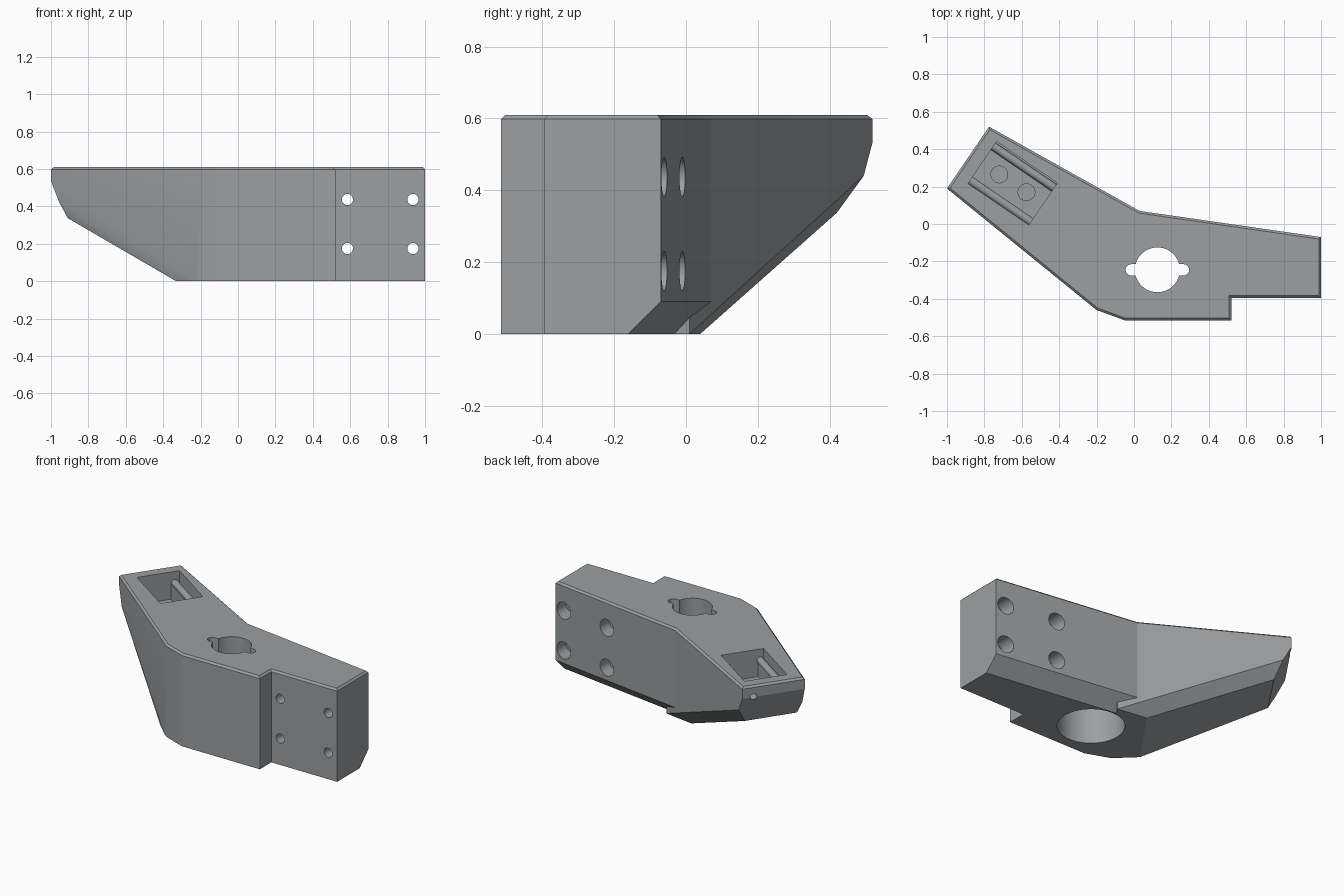
import bpy, bmesh, math
from mathutils import Vector, Matrix

if "Cube" in bpy.data.objects:
    bpy.data.objects.remove(bpy.data.objects["Cube"])

H = 0.61
grey = bpy.data.materials.new("grey plastic")
grey.diffuse_color = (0.33, 0.35, 0.36, 1)
grey.use_nodes = True
grey.node_tree.nodes["Principled BSDF"].inputs["Base Color"].default_value = grey.diffuse_color
ARM = Vector((-0.826, 0.563, 0)).normalized()      # along the angled arm
SIDE = Vector((0.563, 0.826, 0)).normalized()      # across the arm
ARM_ROT = Matrix((ARM, SIDE, Vector((0, 0, 1)))).transposed()


def to_object(bm, name):
    bmesh.ops.recalc_face_normals(bm, faces=bm.faces)
    mesh = bpy.data.meshes.new(name)
    bm.to_mesh(mesh)
    bm.free()
    ob = bpy.data.objects.new(name, mesh)
    bpy.context.collection.objects.link(ob)
    mesh.materials.append(grey)
    return ob


def boolean(target, other, op):
    mod = target.modifiers.new("join", 'BOOLEAN')
    mod.operation, mod.solver, mod.object = op, 'EXACT', other
    bpy.context.view_layer.objects.active = target
    bpy.ops.object.modifier_apply(modifier=mod.name)
    bpy.data.objects.remove(other, do_unlink=True)


def box(lo, hi, rot=Matrix.Identity(3)):
    bm = bmesh.new()
    bmesh.ops.create_cube(bm, size=1)
    for v in bm.verts:
        v.co = rot @ Vector([lo[i] + (v.co[i] + 0.5) * (hi[i] - lo[i]) for i in range(3)])
    return to_object(bm, "cutter")


def cyl(a, b, r, n=48):
    a, b = Vector(a), Vector(b)
    bm = bmesh.new()
    rot = (b - a).to_track_quat('Z', 'Y').to_matrix().to_4x4()
    bmesh.ops.create_cone(bm, cap_ends=True, segments=n, radius1=r, radius2=r,
                          depth=(b - a).length,
                          matrix=Matrix.Translation((a + b) / 2) @ rot)
    return to_object(bm, "cutter")


# Mounting block: extruded outline with the lower rear edge sliced off
outline = [(0.03, 0.07), (1, -0.07), (1, -0.395), (0.52, -0.395),
           (0.52, -0.515), (-0.05, -0.515), (-0.2, -0.46)]
bm = bmesh.new()
face = bm.faces.new([bm.verts.new((x, y, 0)) for x, y in outline])
ext = bmesh.ops.extrude_face_region(bm, geom=[face])
for v in ext["geom"]:
    if isinstance(v, bmesh.types.BMVert):
        v.co.z = H
rear = Vector((0.14, 0.97, 0)).normalized()
cut = bmesh.ops.bisect_plane(bm, geom=bm.verts[:] + bm.edges[:] + bm.faces[:],
                             plane_co=(0.03, 0.07, 0.09),
                             plane_no=rear - Vector((0, 0, 1)), clear_outer=True)
bmesh.ops.holes_fill(bm, edges=[e for e in bm.edges if e.is_boundary])
bracket = to_object(bm, "bracket_body")

# Angled arm: convex wedge with sloping underside and chamfered lower edges
tip = [(-1, 0.19), (-0.775, 0.52)]
pts = [(x, y, z) for x, y in tip for z in (0.535, H)]
pts += [(x, y, H) for x, y in [(0.03, 0.07), (0.137, 0.01), (-0.2, -0.46)]]
pts += [(-0.73, 0.495, 0.44), (-0.955, 0.153, 0.42),
        (-0.723, 0.42, 0.337), (-0.91, 0.142, 0.337),
        (0.137, 0.01, 0), (-0.066, 0.04, 0), (-0.33, -0.34, 0),
        (-0.23, -0.436, 0), (-0.2, -0.46, 0)]
bm = bmesh.new()
for p in pts:
    bm.verts.new(p)
res = bmesh.ops.convex_hull(bm, input=bm.verts[:])
bmesh.ops.delete(bm, geom=[v for v in bm.verts if not v.link_faces], context='VERTS')
bmesh.ops.dissolve_limit(bm, angle_limit=math.radians(2), verts=bm.verts[:], edges=bm.edges[:])
boolean(bracket, to_object(bm, "arm"), 'UNION')

# Small chamfer round the top rim
bm = bmesh.new()
bm.from_mesh(bracket.data)
bmesh.ops.remove_doubles(bm, verts=bm.verts[:], dist=0.0005)
bmesh.ops.dissolve_limit(bm, angle_limit=math.radians(1), verts=bm.verts[:], edges=bm.edges[:])
rim = [e for e in bm.edges if all(v.co.z > H - 0.001 for v in e.verts)
       and any(f.normal.z < 0.5 for f in e.link_faces)]
bmesh.ops.bevel(bm, geom=rim, offset=0.012, segments=1, affect='EDGES', profile=0.5)
bm.to_mesh(bracket.data)
bm.free()

# Large bore from below, keyed opening in the top
cx, cy = 0.125, -0.245
cutters = [cyl((cx, cy, -0.1), (cx, cy, 0.5), 0.2, 64),
           cyl((cx, cy, 0.4), (cx, cy, 0.7), 0.12),
           box((cx - 0.14, cy - 0.03, 0.4), (cx + 0.14, cy + 0.03, 0.7))]
cutters += [cyl((cx + s * 0.14, cy, 0.4), (cx + s * 0.14, cy, 0.7), 0.03, 24) for s in (-1, 1)]

# Four counterbored screw holes through the mounting block
for x, rear_y in ((0.585, -0.01), (0.935, -0.06)):
    for z in (0.175, 0.437):
        cutters.append(cyl((x, -0.7, z), (x, 0.3, z), 0.03, 32))
        cutters.append(cyl((x, rear_y - 0.1, z), (x, 0.3, z), 0.055, 32))

# Stepped pocket in the arm, with two pin bores and two round floor recesses
cutters.append(box((0.4625, -0.321, 0.53), (0.855, -0.05, 0.7), ARM_ROT))
cutters.append(box((0.4625, -0.285, 0.43), (0.855, -0.105, 0.6), ARM_ROT))
for n in (-0.08, -0.3):
    base = SIDE * n + Vector((0, 0, 0.535))
    cutters.append(cyl(base + ARM * 0.4625, base + ARM * 1.0, 0.022, 24))
for x, y in ((-0.72, 0.265), (-0.575, 0.17)):
    cutters.append(cyl((x, y, 0.41), (x, y, 0.5), 0.045, 32))

for c in cutters:
    boolean(bracket, c, 'DIFFERENCE')

bpy.ops.object.select_all(action='DESELECT')
bracket.select_set(True)
bpy.context.view_layer.objects.active = bracket
bpy.ops.object.shade_smooth_by_angle(angle=math.radians(20))
